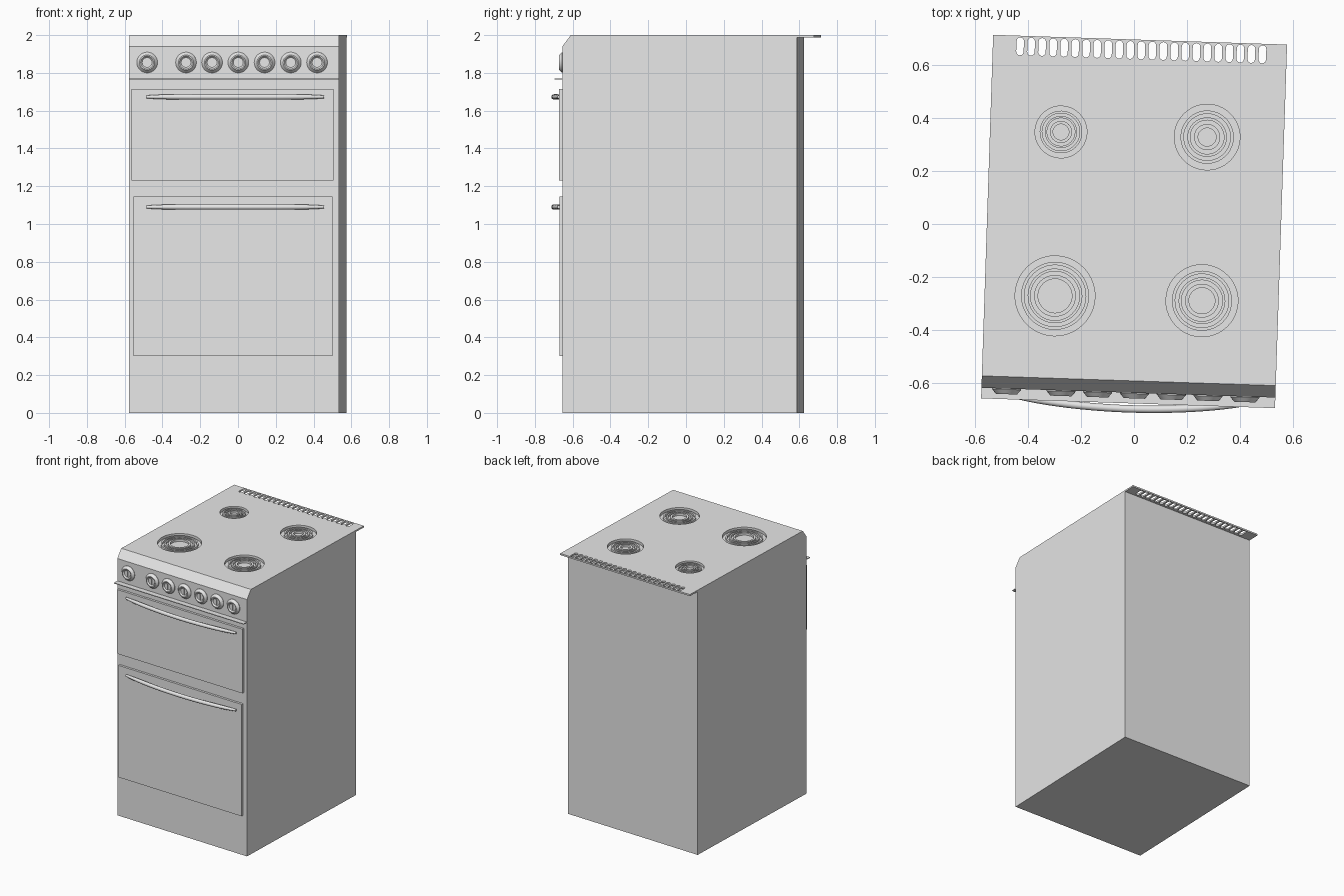
import bpy, bmesh
from math import pi, sin, cos, radians
from mathutils import Matrix, Vector

if "Cube" in bpy.data.objects:
    bpy.data.objects.remove(bpy.data.objects["Cube"], do_unlink=True)

# The whole cooker stands slightly turned about the vertical axis
TURN = Matrix.Rotation(radians(-1.9), 4, "Z")
FRONT, HALF = -0.637, 0.555

enamel = bpy.data.materials.new("grey_enamel")
enamel.use_nodes = True
enamel.diffuse_color = (0.8, 0.8, 0.8, 1)
enamel.node_tree.nodes["Principled BSDF"].inputs["Base Color"].default_value = (0.8, 0.8, 0.8, 1)


def finish(bm, name, smooth=False):
    bmesh.ops.remove_doubles(bm, verts=bm.verts, dist=1e-5)
    bmesh.ops.recalc_face_normals(bm, faces=bm.faces)
    mesh = bpy.data.meshes.new(name)
    bm.to_mesh(mesh)
    bm.free()
    mesh.materials.append(enamel)
    ob = bpy.data.objects.new(name, mesh)
    bpy.context.collection.objects.link(ob)
    ob.matrix_world = TURN
    if smooth:
        bpy.ops.object.select_all(action="DESELECT")
        ob.select_set(True)
        bpy.context.view_layer.objects.active = ob
        bpy.ops.object.shade_smooth_by_angle(angle=radians(35))
    return ob


def prism(bm, outline, direction):
    face = bm.faces.new([bm.verts.new(p) for p in outline])
    new = bmesh.ops.extrude_face_region(bm, geom=[face])["geom"]
    bmesh.ops.translate(bm, vec=direction, verts=[g for g in new if isinstance(g, bmesh.types.BMVert)])


def lathe(bm, profile, matrix, steps=40):
    verts = [bm.verts.new((r, 0, z)) for r, z in profile]
    edges = [bm.edges.new(pair) for pair in zip(verts, verts[1:])]
    before = set(bm.verts) - set(verts)
    bmesh.ops.spin(bm, geom=verts + edges, cent=(0, 0, 0), axis=(0, 0, 1),
                   angle=2 * pi, steps=steps, use_duplicate=False)
    made = [v for v in bm.verts if v not in before]
    bmesh.ops.transform(bm, matrix=matrix, verts=made)
    bmesh.ops.remove_doubles(bm, verts=made, dist=1e-5)


def box(name, x0, x1, y0, y1, z0, z1):
    bm = bmesh.new()
    prism(bm, [(x0, y0, z0), (x1, y0, z0), (x1, y1, z0), (x0, y1, z0)], (0, 0, z1 - z0))
    return finish(bm, name)


# Cabinet: side profile with sloped front edge and rear overhang
side = [(FRONT, 0), (0.607, 0), (0.607, 1.988), (0.696, 1.988),
        (0.696, 2), (-0.592, 2), (FRONT, 1.94)]
bm = bmesh.new()
prism(bm, [(-HALF, y, z) for y, z in side], (2 * HALF, 0, 0))
cabinet = finish(bm, "cabinet")

# Cutter: four ringed hob recesses and a row of rounded vent slots
bm = bmesh.new()
for x, y, inner, outer in ((-0.287, 0.338, 0.03, 0.098), (0.265, 0.337, 0.034, 0.124),
                           (-0.289, -0.281, 0.064, 0.151), (0.266, -0.281, 0.049, 0.136)):
    profile, depth, ridge = [(0, -0.02)], -0.02, -0.004
    for t in (0, 0.17, 0.33, 0.45, 0.6, 0.74):
        r = inner + t * (outer - inner)
        nxt = ridge if depth != ridge else -0.02
        profile += [(r, depth), (r, nxt)]
        depth = nxt
    profile += [(outer, depth), (outer, 0.02), (0, 0.02)]
    lathe(bm, profile, Matrix.Translation((x, y, 2)))
for i in range(23):
    cx = -0.452 + i * 0.0416
    outline = []
    for cy, start in ((0.676, 0), (0.636, pi)):
        outline += [(cx + 0.014 * cos(start + k * pi / 6), cy + 0.014 * sin(start + k * pi / 6), 1.95)
                    for k in range(7)]
    prism(bm, outline, (0, 0, 0.1))
cutter = finish(bm, "hob_cutter")
cutter.hide_render = True
mod = cabinet.modifiers.new("recesses", "BOOLEAN")
mod.object, mod.operation, mod.solver = cutter, "DIFFERENCE", "EXACT"
bpy.context.view_layer.update()
bpy.context.view_layer.objects.active = cabinet
bpy.ops.object.modifier_apply(modifier=mod.name)
bpy.data.objects.remove(cutter, do_unlink=True)

# Thin ledge under the control panel
box("control_ledge", -HALF, HALF, -0.677, FRONT + 0.01, 1.766, 1.771)

# Oven doors
box("upper_door", -0.543, 0.528, FRONT - 0.017, FRONT + 0.01, 1.23, 1.715)
box("lower_door", -0.533, 0.522, FRONT - 0.017, FRONT + 0.01, 0.3, 1.145)

# Control knobs: tapered rim, dished face and a raised pointer
for i, x in enumerate((-0.46, -0.254, -0.116, 0.023, 0.162, 0.301, 0.44)):
    bm = bmesh.new()
    place = Matrix.Translation((x, FRONT, 1.855)) @ Matrix.Rotation(pi / 2, 4, "X")
    lathe(bm, [(0, -0.005), (0.055, -0.005), (0.055, 0.003), (0.04, 0.021), (0.034, 0.021),
               (0.026, 0.012), (0, 0.012)], place, 28)
    finish(bm, f"control_knob_{i + 1}", True)
    box(f"knob_pointer_{i + 1}", x - 0.005, x + 0.005, FRONT - 0.018, FRONT - 0.01, 1.833, 1.877)

# Bowed handles: round bar swept along a shallow arc, flatter at the tips
for name, z in (("upper_handle", 1.673), ("lower_handle", 1.09)):
    bm = bmesh.new()
    rings, count, sides = [], 24, 12
    for i in range(count + 1):
        t = 2 * i / count - 1
        centre = Vector((0.007 + 0.47 * t, -0.698 + 0.04 * t * t, z))
        thick = 0.014 * (1 - 0.45 * t ** 6)
        rings.append([bm.verts.new(centre + Vector((0, thick * cos(a), thick * sin(a))))
                      for a in (2 * pi * k / sides for k in range(sides))])
    for a, b in zip(rings, rings[1:]):
        for k in range(sides):
            n = (k + 1) % sides
            bm.faces.new((a[k], a[n], b[n], b[k]))
    bm.faces.new(rings[0])
    bm.faces.new(rings[-1])
    finish(bm, name, True)
